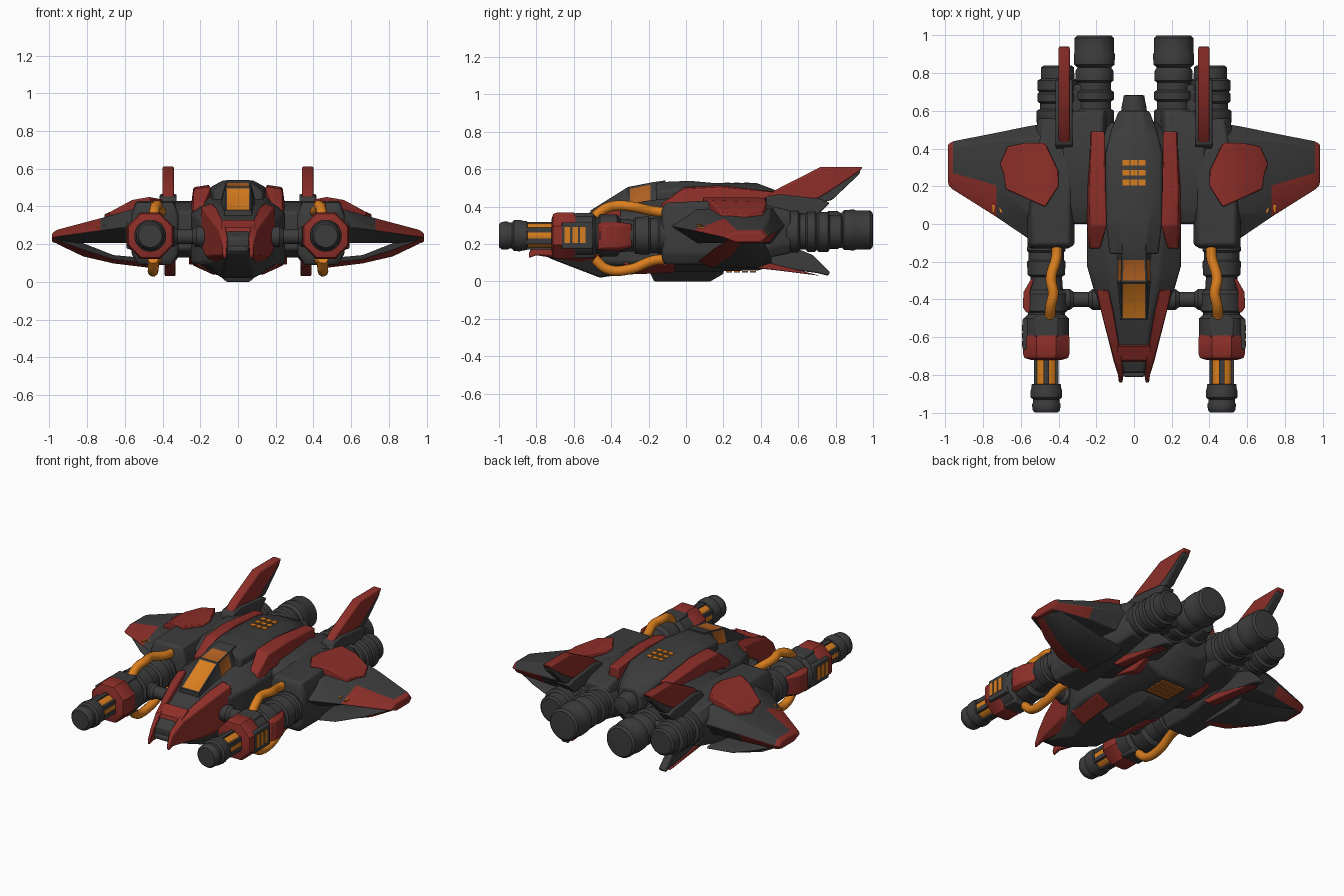
import bpy, bmesh, math
from mathutils import Vector


def material(name, rgb):
    m = bpy.data.materials.new(name)
    m.diffuse_color = (*rgb, 1)
    return m


GREY = material("dark_grey", (0.045, 0.045, 0.046))
RED = material("dull_red", (0.27, 0.028, 0.022))
ORANGE = material("orange", (0.70, 0.21, 0.013))
AMBER = material("dark_amber", (0.45, 0.12, 0.016))


def finish(bm, name, mats, mirror=False, bevel=0.0):
    bmesh.ops.recalc_face_normals(bm, faces=bm.faces[:])
    me = bpy.data.meshes.new(name)
    bm.to_mesh(me)
    bm.free()
    ob = bpy.data.objects.new(name, me)
    bpy.context.collection.objects.link(ob)
    for m in mats:
        me.materials.append(m)
    if bevel:
        b = ob.modifiers.new("bevel", "BEVEL")
        b.width, b.segments, b.limit_method = bevel, 2, "ANGLE"
    if mirror:
        ob.modifiers.new("mirror", "MIRROR").use_mirror_merge = False
    bpy.context.view_layer.objects.active = ob
    ob.select_set(True)
    bpy.ops.object.shade_smooth_by_angle(angle=math.radians(35))
    ob.select_set(False)
    return ob


def skin(rings):
    """Skin a list of equal-length point rings and cap both ends."""
    bm = bmesh.new()
    vs = [[bm.verts.new(p) for p in r] for r in rings]
    n = len(vs[0])
    for a, b in zip(vs, vs[1:]):
        for i in range(n):
            bm.faces.new((a[i], a[(i + 1) % n], b[(i + 1) % n], b[i]))
    bm.faces.new(vs[0])
    bm.faces.new(vs[-1])
    bmesh.ops.recalc_face_normals(bm, faces=bm.faces[:])
    return bm


def loft(name, rings, mat, mirror=False, bevel=0.0):
    return finish(skin(rings), name, [mat], mirror, bevel)


def hull(y, wb, zb, wm, z1, z2, wt, zt, cx=0):
    """Eight-sided cross-section across y."""
    h = [(wb, zb), (wm, z1), (wm, z2), (wt, zt)]
    return [(cx + x, y, z) for x, z in h] + [(cx - x, y, z) for x, z in reversed(h)]


def turned(name, cx, cz, profile, mat, n=24, mirror=True):
    """Body of revolution along y from (y, radius) pairs."""
    rings = [[(cx + r * math.cos((i + .5) * math.tau / n), y, cz + r * math.sin((i + .5) * math.tau / n))
              for i in range(n)] for y, r in profile]
    return loft(name, rings, mat, mirror)


def slab(name, x0, x1, yz, mat, bevel=0.008):
    """Side-profile polygon given thickness in x, mirrored."""
    return loft(name, [[(x, y, z) for y, z in yz] for x in (x0, x1)], mat, True, bevel)


def box(name, x, y, z, mat, mirror=False, bevel=0.0):
    rings = [[(a, y[0], z[0]), (a, y[1], z[0]), (a, y[1], z[1]), (a, y[0], z[1])] for a in x]
    return loft(name, rings, mat, mirror, bevel)


# --- Fuselage ---
loft("fuselage", [hull(-.79, .05, .155, .065, .17, .21, .055, .235),
                  hull(-.72, .06, .12, .09, .15, .23, .065, .27),
                  hull(-.46, .09, .02, .15, .11, .30, .10, .37),
                  hull(-.36, .11, .035, .21, .10, .34, .12, .40),
                  hull(-.22, .13, .05, .25, .10, .36, .14, .43),
                  hull(.05, .14, .05, .25, .10, .37, .16, .46),
                  hull(.40, .13, .06, .24, .13, .38, .15, .46),
                  hull(.54, .06, .18, .12, .22, .36, .08, .42)], GREY, bevel=.012)
loft("spine", [hull(-.16, .13, .38, .13, .40, .48, .06, .53), hull(.02, .15, .40, .15, .42, .50, .08, .538),
               hull(.16, .15, .40, .15, .42, .50, .08, .525), hull(.38, .15, .40, .15, .42, .49, .08, .525),
               hull(.50, .12, .36, .12, .38, .44, .06, .48), hull(.60, .08, .30, .08, .32, .39, .05, .43)], GREY, bevel=.01)
turned("tail_exhaust", 0, .34, [(.5, .09), (.58, .09), (.59, .07), (.63, .065), (.65, .06), (.68, .055), (.685, .04)], GREY, mirror=False)
loft("keel", [hull(-.19, .06, .04, .09, .05, .07, .09, .08), hull(-.17, .06, 0, .13, .06, .08, .1, .1),
              hull(.13, .06, 0, .13, .06, .08, .1, .1), hull(.20, .05, .04, .11, .06, .08, .1, .1)], GREY, bevel=.006)
for i in range(4):
    box("belly_vent", (-.085, .085), (.215 + i * .042, .247 + i * .042), (.048, .057), AMBER)
for i in range(3):
    y = .205 + i * .052
    for x in (-.042, 0, .042):
        box("spine_vent", (x - .018, x + .018), (y, y + .03), (.522, .529), ORANGE)

# --- Canopy: inset windscreen, roof pane and small rear side panes ---
bm = skin([[(-wb, y, z0), (-wt, y, z1), (wt, y, z1), (wb, y, z0)] for y, wb, z0, wt, z1 in
           [(-.51, .075, .34, .07, .38), (-.31, .10, .37, .07, .505), (-.18, .10, .39, .065, .53), (-.11, .10, .40, .06, .54)]])
panes = [f for f in bm.faces if f.normal.z > .1 and abs(f.normal.y) < .9 and f.calc_center_median().y < -.19]
for f in panes:
    rear = f.calc_center_median().y > -.3
    f.material_index = 2 if rear else (1 if f.normal.z > .7 else 0)
bmesh.ops.inset_individual(bm, faces=panes, thickness=.015, depth=-.004)
for f in bm.faces:
    if f not in panes:
        f.material_index = 0
finish(bm, "canopy", [GREY, ORANGE, AMBER])

# --- Red armour on the nose and upper body ---
loft("nose_cheek", [[(.06, -.84, .15), (.08, -.84, .15), (.08, -.84, .125), (.065, -.84, .125)],
                    [(.055, -.80, .23), (.085, -.80, .22), (.085, -.80, .14), (.06, -.80, .14)],
                    [(.065, -.72, .295), (.105, -.72, .28), (.11, -.72, .14), (.075, -.72, .125)],
                    [(.11, -.46, .39), (.175, -.46, .372), (.175, -.46, .14), (.11, -.46, .08)],
                    [(.135, -.35, .418), (.195, -.35, .40), (.21, -.35, .22), (.14, -.35, .20)]], RED, True, .006)
loft("nose_band", [[(x, -.73, .26), (x, -.72, .288), (x, -.65, .328), (x, -.64, .29)] for x in (-.09, .09)], RED)
box("nose_grille", (-.055, .055), (-.81, -.77), (.16, .19), GREY, bevel=.008)
loft("shoulder_armour", [[(.18, -.13, .42), (.235, -.13, .40), (.24, -.13, .34), (.18, -.13, .34)],
                         [(.145, -.01, .505), (.232, -.01, .492), (.25, -.01, .39), (.145, -.01, .38)],
                         [(.15, .18, .515), (.236, .18, .502), (.25, .18, .40), (.15, .18, .38)],
                         [(.155, .49, .48), (.225, .49, .475), (.23, .49, .40), (.16, .49, .36)]], RED, True, .008)
loft("belly_armour", [[(.125, -.33, .035), (.215, -.33, .088), (.215, -.33, .11), (.125, -.33, .06)],
                      [(.145, -.06, .045), (.24, -.06, .088), (.24, -.06, .11), (.145, -.06, .07)]], RED, True, .004)
slab("side_skirt", .2, .26, [(.12, .13), (.3, .09), (.42, .13), (.34, .2), (.14, .2)], RED)

# --- Nacelles and the bridge to the fuselage ---
loft("nacelle", [hull(-.13, .07, .12, .10, .16, .33, .08, .38, .45), hull(-.11, .09, .09, .125, .15, .36, .10, .42, .44),
                 hull(.08, .09, .09, .125, .15, .36, .10, .43, .44), hull(.35, .09, .11, .12, .16, .36, .09, .425, .42),
                 hull(.56, .07, .15, .10, .2, .33, .06, .38, .41)], GREY, True, .012)
loft("wing_bridge", [hull(0, .08, .17, .10, .2, .33, .07, .37, .28), hull(.10, .1, .13, .12, .17, .37, .1, .42, .28),
                     hull(.42, .1, .13, .12, .17, .38, .1, .43, .27), hull(.6, .06, .17, .10, .2, .35, .07, .39, .24)],
     GREY, True, .012)

# --- Rear engines ---
turned("inner_engine", .21, .275, [(.45, .09), (.55, .105), (.60, .105), (.61, .09), (.65, .09), (.66, .105), (.70, .105),
       (.71, .09), (.75, .09), (.76, .102), (.81, .102), (.83, .09), (.845, .108), (.90, .11), (.91, .105), (.985, .105),
       (.998, .092), (1, .07)], GREY)
turned("outer_engine", .405, .265, [(.45, .10), (.53, .105), (.54, .112), (.60, .112), (.61, .095), (.64, .095), (.65, .108),
       (.69, .108), (.70, .098), (.71, .108), (.76, .108), (.77, .09), (.83, .088), (.84, .075)], GREY)
box("engine_web", (.25, .36), (.48, .74), (.2, .33), GREY, True, .02)

# --- Front cannons ---
CX, CZ = .465, .245
turned("cannon_muzzle", CX, CZ, [(-1, .062), (-.985, .074), (-.955, .076), (-.945, .07), (-.93, .07),
       (-.92, .083), (-.89, .085), (-.87, .08), (-.85, .078), (-.845, .05)], GREY)
turned("cannon_core", CX, CZ, [(-.86, .066), (-.69, .066)], ORANGE)
for i in range(6):
    a = (i + .5) * math.tau / 6
    x, z = CX + .06 * math.cos(a), CZ + .06 * math.sin(a)
    box("cannon_rib", (x - .014, x + .014), (-.86, -.70), (z - .014, z + .014), GREY, True)
turned("cannon_collar", CX, CZ, [(-.72, .09), (-.71, .125), (-.69, .133), (-.60, .133), (-.585, .125)], RED, 8)
turned("cannon_breech", CX, CZ, [(-.59, .122), (-.50, .122), (-.48, .10), (-.47, .10), (-.46, .115), (-.37, .115), (-.35, .09),
       (-.28, .085), (-.27, .10), (-.20, .105), (-.19, .095), (-.15, .095), (-.14, .105), (-.10, .10)], GREY, 16)
box("breech_block", (.40, .53), (-.60, -.49), (.125, .365), GREY, True, .01)
box("breech_side_block", (.56, .59), (-.665, -.50), (.175, .315), GREY, True, .006)
for i in range(3):
    y = -.65 + i * .042
    box("breech_slit", (.586, .594), (y, y + .03), (.205, .29), ORANGE, True)
loft("breech_side_plate", [[(.55, -.47, .17), (.57, -.47, .17), (.57, -.47, .31), (.55, -.47, .31)],
                           [(.55, -.44, .16), (.59, -.44, .18), (.59, -.44, .30), (.55, -.44, .32)],
                           [(.55, -.36, .16), (.585, -.36, .18), (.585, -.36, .30), (.55, -.36, .32)],
                           [(.53, -.29, .18), (.545, -.29, .19), (.545, -.29, .30), (.53, -.29, .31)]], RED, True, .006)
# Cross strut from cannon to fuselage
loft("cannon_strut", [[(x, -.40 + r * math.cos(a * math.tau / 12), .24 + r * math.sin(a * math.tau / 12)) for a in range(12)]
                      for x, r in [(.15, .055), (.22, .055), (.24, .04), (.32, .04), (.34, .055), (.42, .055)]], GREY, True)


# --- Feed pipes ---
def pipe(name, pts, side):
    cu = bpy.data.curves.new(name, "CURVE")
    cu.dimensions, cu.bevel_depth, cu.bevel_resolution, cu.use_fill_caps = "3D", .028, 3, True
    sp = cu.splines.new("BEZIER")
    sp.bezier_points.add(len(pts) - 1)
    for b, (x, y, z) in zip(sp.bezier_points, pts):
        b.co = Vector((side * x, y, z))
        b.handle_left_type = b.handle_right_type = "AUTO"
    cu.materials.append(ORANGE)
    bpy.context.collection.objects.link(bpy.data.objects.new(name, cu))


for s in (-1, 1):
    pipe("upper_pipe", [(.41, -.11, .37), (.41, -.17, .375), (.44, -.29, .40), (.428, -.37, .405), (.44, -.43, .39), (.445, -.49, .345)], s)
    pipe("lower_pipe", [(.43, -.11, .12), (.44, -.18, .11), (.45, -.30, .065), (.45, -.42, .065), (.45, -.49, .12)], s)


# --- Wings: sections along the span with coloured leading edge and tip ---
def airfoil(x, yf, yr, z, t, cf, cr=.07):
    return [(x, yf, z), (x, yf + cf, z + t), (x, yr - cr, z + t), (x, yr, z), (x, yr - cr, z - t), (x, yf + cf, z - t)]


bm = skin([airfoil(.44, -.11, .54, .30, .10, .12), airfoil(.56, -.08, .52, .295, .09, .14), airfoil(.73, .035, .485, .272, .065, .17, .04),
           airfoil(.96, .18, .44, .24, .036, .09, .03), airfoil(.985, .205, .425, .235, .024, .06, .03)])
for f in bm.faces:
    c, n = f.calc_center_median(), f.normal
    upper_lead = n.z > 0 and n.y < -.1
    under_trail = n.z < 0 and n.y > .3
    f.material_index = int(c.x > .96 or (c.x > .74 and (upper_lead or under_trail)))
finish(bm, "wing", [GREY, RED], True, .005)
loft("wing_top_panel", [[(.40, .20, .437), (.40, .28, .437), (.40, .28, .35), (.40, .20, .35)],
                        [(.47, .09, .45), (.47, .43, .447), (.47, .43, .34), (.47, .09, .34)],
                        [(.56, .13, .435), (.57, .43, .422), (.57, .43, .31), (.56, .13, .31)],
                        [(.68, .185, .37), (.67, .41, .375), (.67, .41, .28), (.68, .185, .28)],
                        [(.69, .26, .362), (.71, .32, .358), (.71, .32, .28), (.69, .26, .28)]], RED, True, .006)
for i in range(2):
    box("wing_marker", (.70 + i * .04, .712 + i * .04), (.06, .10), (.296 - i * .01, .303 - i * .01), ORANGE, True)
bm = skin([airfoil(.47, .05, .46, .10, .025, .09), airfoil(.66, .08, .46, .12, .022, .10), airfoil(.82, .14, .44, .17, .035, .10),
           airfoil(.96, .22, .41, .222, .02, .07)])
for f in bm.faces:
    f.material_index = int(f.normal.z < .5 and (f.normal.y < -.15 or f.normal.x > .9))
finish(bm, "lower_wing", [GREY, RED], True, .004)

# --- Tail fins ---
slab("upper_fin", .34, .40, [(.42, .44), (.48, .49), (.72, .612), (.945, .612), (.93, .59), (.76, .475), (.70, .44)], RED)
slab("upper_fin_trailing_edge", .343, .397, [(.68, .45), (.76, .478), (.93, .592), (.928, .575), (.78, .435), (.72, .42)], GREY, .005)
slab("upper_fin_root", .325, .415, [(.38, .38), (.42, .45), (.50, .465), (.72, .44), (.77, .42), (.70, .35)], GREY)
slab("lower_fin", .335, .385, [(.30, .13), (.34, .09), (.70, .045), (.76, .03), (.77, .05), (.68, .14), (.56, .19)], GREY)
slab("lower_fin_edge", .33, .39, [(.24, .13), (.30, .08), (.52, .055), (.72, .03), (.54, .075), (.36, .12)], RED, .005)
